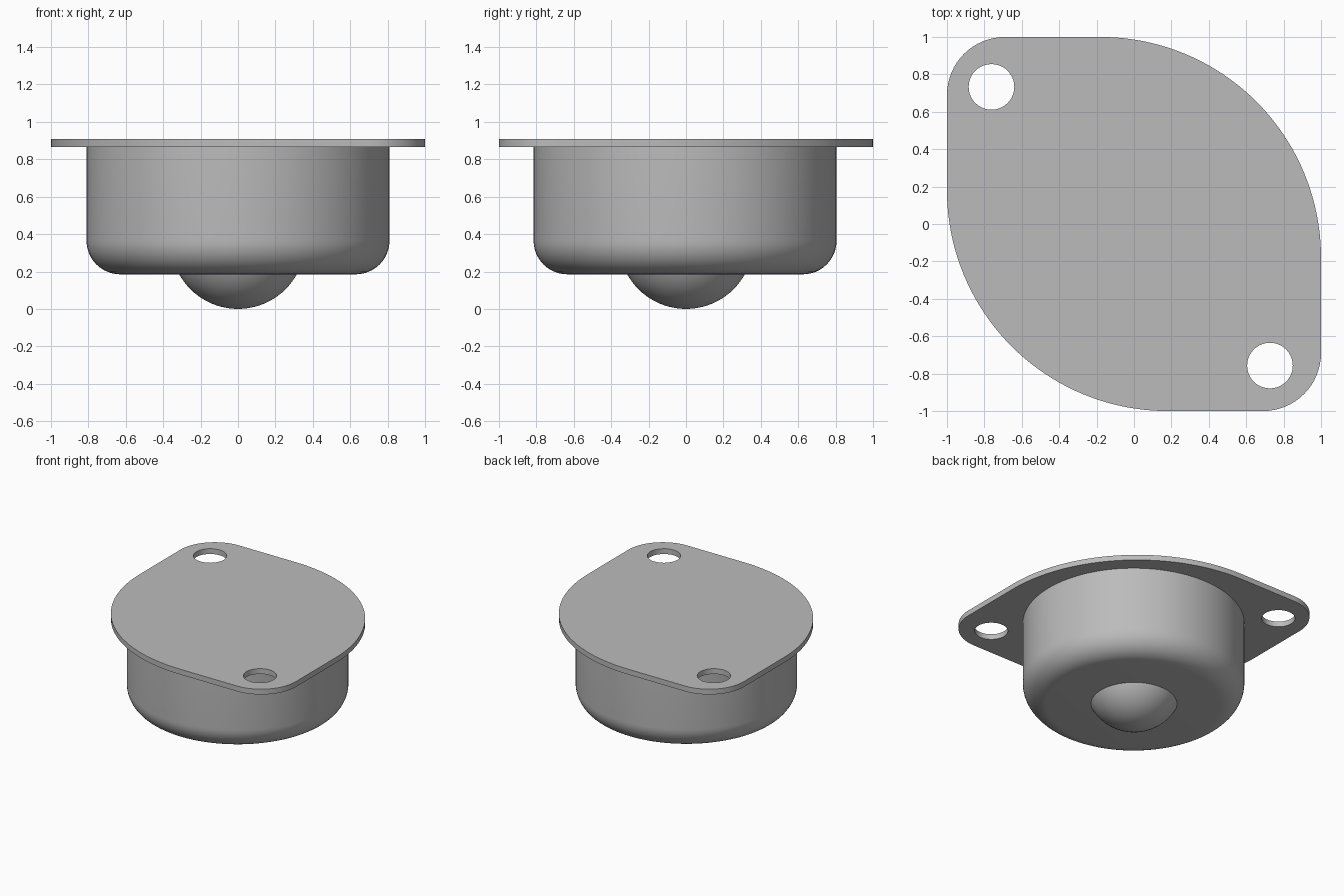
import bpy, bmesh, math

if "Cube" in bpy.data.objects:
    bpy.data.objects.remove(bpy.data.objects["Cube"])

steel = bpy.data.materials.new("grey steel")
steel.diffuse_color = (0.5, 0.5, 0.5, 1)
steel.use_nodes = True
steel.node_tree.nodes["Principled BSDF"].inputs["Base Color"].default_value = steel.diffuse_color


def finish(name, bm, angle=30):
    """Turn a bmesh into a smooth-shaded object with sharp edges kept."""
    bmesh.ops.recalc_face_normals(bm, faces=bm.faces)
    me = bpy.data.meshes.new(name)
    bm.to_mesh(me)
    bm.free()
    me.materials.append(steel)
    ob = bpy.data.objects.new(name, me)
    bpy.context.collection.objects.link(ob)
    bpy.ops.object.select_all(action='DESELECT')
    ob.select_set(True)
    bpy.context.view_layer.objects.active = ob
    bpy.ops.object.shade_smooth_by_angle(angle=math.radians(angle))
    return ob


def arc(cx, cy, r, a0, a1, n):
    return [(cx + r * math.cos(math.radians(a0 + (a1 - a0) * i / n)),
             cy + r * math.sin(math.radians(a0 + (a1 - a0) * i / n))) for i in range(n + 1)]


def lathe(name, profile, y=0, steps=96):
    bm = bmesh.new()
    vs = [bm.verts.new((r, 0, z)) for r, z in profile]
    es = [bm.edges.new(p) for p in zip(vs, vs[1:])]
    bmesh.ops.spin(bm, geom=vs + es, axis=(0, 0, 1), cent=(0, 0, 0),
                   angle=2 * math.pi, steps=steps)
    bmesh.ops.remove_doubles(bm, verts=bm.verts, dist=1e-5)
    bmesh.ops.translate(bm, verts=bm.verts, vec=(0, y, 0))
    return finish(name, bm)


# Mounting plate: square with two large and two small rounded corners
Z0, Z1 = 0.865, 0.908
BIG, SMALL = 1.18, 0.31
b, s = 1 - BIG, 1 - SMALL
outline = (arc(b, b, BIG, 0, 90, 40) + arc(-s, s, SMALL, 90, 180, 16)
           + arc(-b, -b, BIG, 180, 270, 40) + arc(s, -s, SMALL, 270, 360, 16))
# Screw holes in the two small corners
holes = [arc(x, y, 0.122, 0, 360, 40)[:-1] for x, y in ((-0.762, 0.733), (0.727, -0.757))]

bm = bmesh.new()
edges = []
for loop in [outline] + holes:
    vs = [bm.verts.new((x, y, Z0)) for x, y in loop]
    edges += [bm.edges.new((v, vs[i - 1])) for i, v in enumerate(vs)]
bmesh.ops.triangle_fill(bm, edges=edges, use_beauty=True)
top = bmesh.ops.extrude_face_region(bm, geom=bm.faces[:], use_keep_orig=True)
bmesh.ops.translate(bm, verts=[g for g in top["geom"] if isinstance(g, bmesh.types.BMVert)],
                    vec=(0, 0, Z1 - Z0))
finish("mounting_plate", bm)

# Round cup housing with a filleted lower edge
R, FLOOR, F = 0.81, 0.185, 0.18
lathe("housing", [(0, FLOOR)] + arc(R - F, FLOOR + F, F, 270, 360, 12) + [(R, Z0), (0, Z0)], y=-0.005)

# Roller ball poking out of the housing floor
BALL = 0.36
lathe("ball", arc(0, BALL, BALL, -90, 90, 40))
